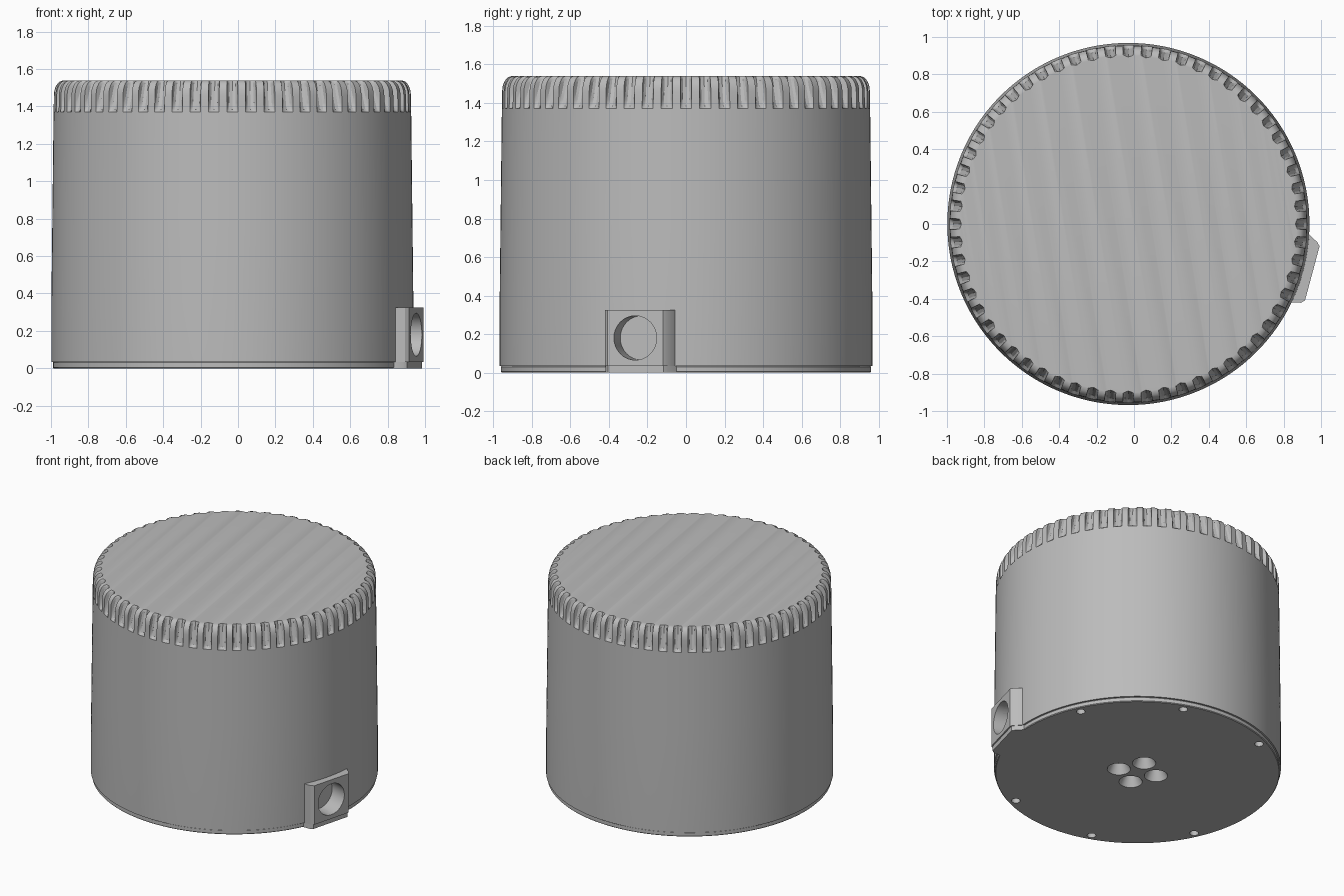
import bpy, bmesh, math
from mathutils import Matrix, Vector

if "Cube" in bpy.data.objects:
    bpy.data.objects.remove(bpy.data.objects["Cube"])

CX = -0.03                      # axis of the round body
PORT = math.radians(-15)        # direction of the cable port

grey = bpy.data.materials.new("grey")
grey.diffuse_color = (0.5, 0.5, 0.5, 1)
grey.use_nodes = True
grey.node_tree.nodes["Principled BSDF"].inputs["Base Color"].default_value = grey.diffuse_color


def make(name, bm):
    bmesh.ops.recalc_face_normals(bm, faces=bm.faces)
    me = bpy.data.meshes.new(name)
    bm.to_mesh(me)
    bm.free()
    me.materials.append(grey)
    ob = bpy.data.objects.new(name, me)
    bpy.context.collection.objects.link(ob)
    return ob


def loft(rings):
    """Closed solid from stacked rings of equal point count."""
    bm = bmesh.new()
    vs = [[bm.verts.new(p) for p in ring] for ring in rings]
    n = len(vs[0])
    for a, b in zip(vs, vs[1:]):
        for i in range(n):
            j = (i + 1) % n
            bm.faces.new((a[i], a[j], b[j], b[i]))
    bm.faces.new(vs[0][::-1])
    bm.faces.new(vs[-1])
    return bm


def polar(r, a, z):
    return (CX + r * math.cos(a), r * math.sin(a), z)


# --- tapered housing with 60 grooves around the rounded top edge
def housing_radius(z):
    if z < 1.46:
        return 0.968 - 0.013 * max(0, z - 0.325) / 1.135
    f = min(1, (z - 1.46) / 0.08)
    return 0.903 + 0.052 * math.sqrt(1 - f * f)


def groove_radius(z, t):
    if z < 1.375:
        return 9
    half = math.radians(1.72)
    if abs(t) > half:
        return 9
    floor = 0.893 + 0.045 * (1.54 - z) / 0.165
    return floor + 0.027 * (1 - math.sqrt(1 - (t / half) ** 2))


steps = [math.radians(d) for d in (-3, -1.75, -1.6, -1.05, 0, 1.05, 1.6, 1.75)]
columns = [(k * math.tau / 60 + s, s) for k in range(60) for s in steps]
heights = [0.035, 0.325, 0.8, 1.23, 1.37, 1.385, 1.42, 1.46,
           1.485, 1.505, 1.522, 1.534, 1.54]
body = make("housing", loft(
    [[polar(min(housing_radius(z), groove_radius(z, s)), a, z)
      for a, s in columns] for z in heights]))


# --- port block outline: flared trapezoid with softened corners
def port_ring(z, d=0.0):
    pts = [(0.80, -0.20), (0.93, -0.185), (1.00 - d, -0.168), (1.018 - d, -0.150),
           (1.018 - d, 0.150), (1.00 - d, 0.168), (0.93, 0.205), (0.80, 0.23)]
    rot = Matrix.Rotation(PORT, 2)
    out = []
    for p in pts:
        q = rot @ Vector(p)
        out.append((CX + q.x, q.y, z))
    return out


port = make("port_block", loft([port_ring(0.035), port_ring(0.325)]))

# --- base plate: slightly smaller disc plus a tab under the port
N = 128
base = make("base_plate", loft(
    [[polar(r, i * math.tau / N, z) for i in range(N)]
     for r, z in ((0.955, 0), (0.96, 0.005), (0.96, 0.03), (0.955, 0.036))]))
tab = make("base_tab", loft([port_ring(0.0, 0.01), port_ring(0.036, 0.01)]))


# --- cutters for the port and the holes in the underside
def cone(bm, r1, r2, depth, matrix, seg=24):
    bmesh.ops.create_cone(bm, cap_ends=True, segments=seg, radius1=r1,
                          radius2=r2, depth=depth, matrix=matrix)


bm = bmesh.new()
axis = Matrix.Rotation(PORT, 4, 'Z') @ Matrix.Rotation(math.pi / 2, 4, 'Y')
centre = Vector(polar(1.0, PORT, 0.18))
cone(bm, 0.115, 0.115, 0.22, Matrix.Translation(centre) @ axis, 32)
port_cutter = make("port_cutter", bm)

bm = bmesh.new()
for k in range(4):              # countersunk centre holes
    a = math.radians(-20 + 90 * k)
    cone(bm, 0.084, 0.045, 0.08, Matrix.Translation(polar(0.133, a, 0.03)))
for d in (25, 70, 115, 205, 250, 295):   # rim screw holes
    cone(bm, 0.03, 0.03, 0.12, Matrix.Translation(polar(0.905, math.radians(d), 0.02)), 16)
hole_cutter = make("hole_cutter", bm)


def boolean(ob, cutter, operation='DIFFERENCE'):
    bpy.context.view_layer.objects.active = ob
    m = ob.modifiers.new("cut", 'BOOLEAN')
    m.object, m.operation, m.solver = cutter, operation, 'EXACT'
    bpy.ops.object.modifier_apply(modifier=m.name)


boolean(base, tab, 'UNION')
boolean(base, hole_cutter)
boolean(body, hole_cutter)
boolean(body, port_cutter)
boolean(port, port_cutter)
for helper in (tab, port_cutter, hole_cutter):
    bpy.data.objects.remove(helper)

# --- smooth shading with crisp edges
for ob in (body, port, base):
    bpy.ops.object.select_all(action='DESELECT')
    ob.select_set(True)
    bpy.context.view_layer.objects.active = ob
    bpy.ops.object.shade_smooth_by_angle(angle=math.radians(30))
